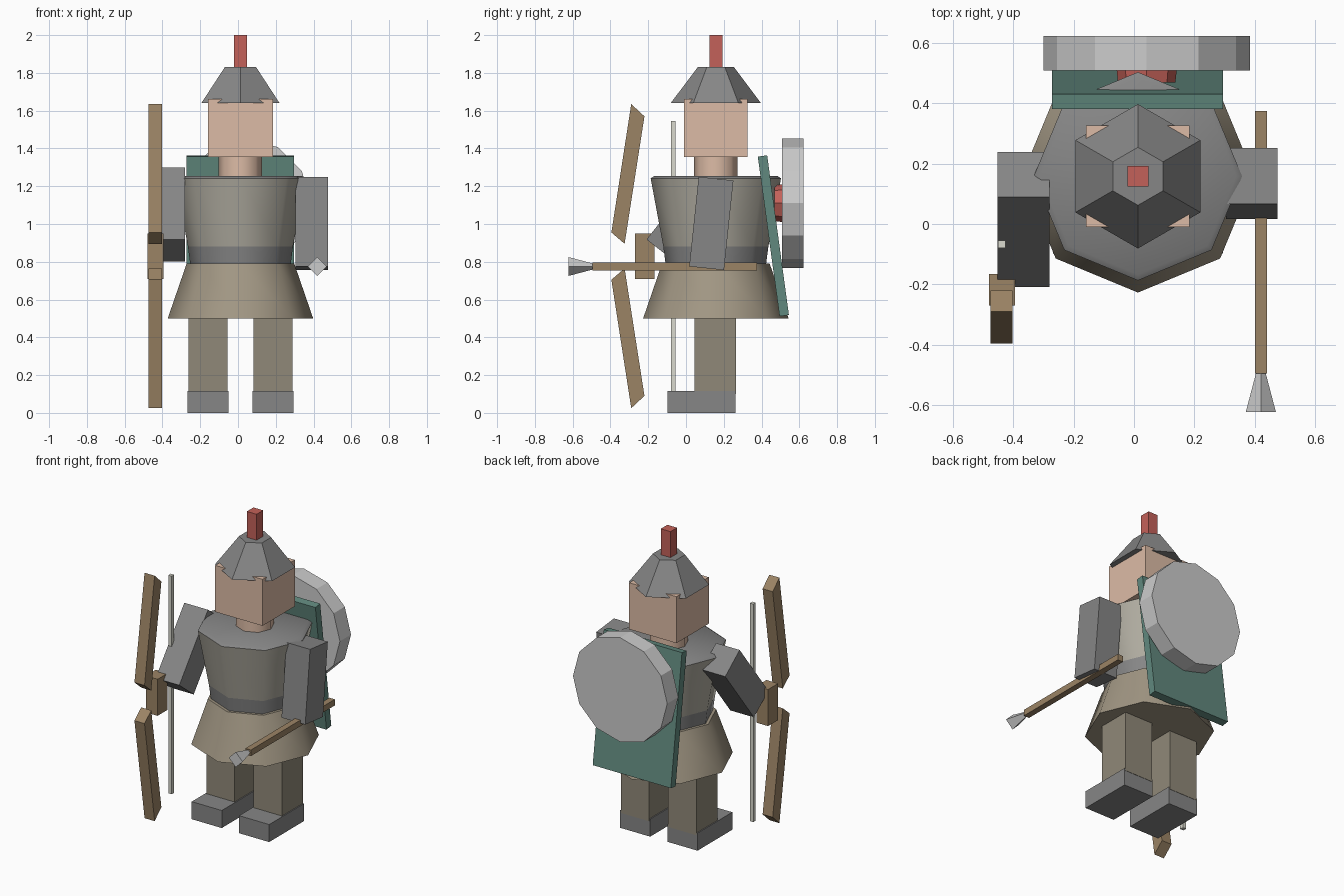
import bpy, bmesh
from math import radians, atan2

if "Cube" in bpy.data.objects:
    bpy.data.objects.remove(bpy.data.objects["Cube"])

CX, CY = 0.013, 0.158   # body axis


def mat(name, rgb):
    m = bpy.data.materials.new(name)
    m.diffuse_color = (*rgb, 1)
    m.use_nodes = True
    m.node_tree.nodes["Principled BSDF"].inputs["Base Color"].default_value = m.diffuse_color
    return m


SKIN = mat("skin", (0.72, 0.50, 0.38))
WOOD = mat("wood", (0.33, 0.23, 0.13))
CLOTH = mat("cloth", (0.36, 0.31, 0.23))
LEGGING = mat("legging", (0.28, 0.25, 0.19))
TUNIC = mat("tunic", (0.43, 0.41, 0.35))
GREEN = mat("green", (0.12, 0.25, 0.21))
RED = mat("red", (0.55, 0.12, 0.10))
CORD = mat("cord", (0.70, 0.70, 0.62))
IRON = mat("iron", (0.24, 0.24, 0.24))
STEEL = mat("steel", (0.55, 0.55, 0.58))


def finish(ob, name, material):
    ob.name = name
    if material:
        ob.data.materials.append(material)
    return ob


def box(name, center, size, material=None, tilt=0):
    bpy.ops.mesh.primitive_cube_add(size=1, location=center, rotation=(radians(tilt), 0, 0))
    ob = bpy.context.object
    ob.scale = size
    return finish(ob, name, material)


def frustum(name, sides, r_low, r_high, z_low, z_high, material=None, smooth=True):
    """Upright tapered prism on the body axis."""
    bpy.ops.mesh.primitive_cone_add(vertices=sides, radius1=r_low, radius2=r_high,
                                    depth=z_high - z_low,
                                    location=(CX, CY, (z_low + z_high) / 2))
    if smooth:
        bpy.ops.object.shade_smooth_by_angle(angle=radians(50))
    return finish(bpy.context.object, name, material)


def frustum_y(name, sides, x, z, r_back, r_front, y_front, y_back, material=None):
    """Tapered prism lying along y."""
    bpy.ops.mesh.primitive_cone_add(vertices=sides, radius1=r_back, radius2=r_front,
                                    depth=y_back - y_front,
                                    location=(x, (y_front + y_back) / 2, z),
                                    rotation=(radians(90), 0, 0))
    return finish(bpy.context.object, name, material)


def prism_x(name, profile, x0, x1, material):
    """Extrude a (y, z) outline across x."""
    bm = bmesh.new()
    face = bm.faces.new([bm.verts.new((x0, y, z)) for y, z in profile])
    ext = bmesh.ops.extrude_face_region(bm, geom=[face])
    moved = [v for v in ext["geom"] if isinstance(v, bmesh.types.BMVert)]
    bmesh.ops.translate(bm, verts=moved, vec=(x1 - x0, 0, 0))
    bmesh.ops.recalc_face_normals(bm, faces=bm.faces)
    me = bpy.data.meshes.new(name)
    bm.to_mesh(me)
    bm.free()
    ob = bpy.data.objects.new(name, me)
    bpy.context.collection.objects.link(ob)
    return finish(ob, name, material)


# Feet and legs
for side, s in (("right", -1), ("left", 1)):
    x = CX + s * 0.172
    box(f"{side}_foot", (x, 0.083, 0.0575), (0.218, 0.36, 0.115), IRON)
    box(f"{side}_leg", (x, 0.155, 0.35), (0.205, 0.22, 0.50), LEGGING)

# Skirt, belt, torso and collar
frustum("skirt", 8, 0.385, 0.285, 0.50, 0.79, CLOTH)
frustum("belt", 8, 0.265, 0.278, 0.78, 0.88, IRON)
frustum("torso", 8, 0.278, 0.345, 0.88, 1.242, TUNIC)
frustum("collar", 8, 0.345, 0.325, 1.242, 1.255, IRON)

# Neck, head, helmet and plume
frustum("neck", 8, 0.115, 0.115, 1.24, 1.37, SKIN)
box("head", (CX, CY, 1.508), (0.343, 0.335, 0.305), SKIN)
frustum("helmet", 6, 0.239, 0.096, 1.64, 1.83, IRON, smooth=False)
box("plume", (CX, CY, 1.91), (0.07, 0.068, 0.18), RED)

# Arms, the bow arm reaching forward
box("bow_arm", (-0.366, 0.015, 1.05), (0.172, 0.19, 0.484), IRON, tilt=-38)
box("arrow_arm", (0.39, 0.134, 1.003), (0.172, 0.185, 0.477), IRON, tilt=-6)

# Bow: grip, mirrored limbs, string
BOW_Z = 0.83
limb = [(-0.29, 1.635), (-0.22, 1.57), (-0.325, 0.895), (-0.395, 0.955)]
prism_x("upper_limb", limb, -0.475, -0.402, WOOD)
prism_x("lower_limb", [(y, 2 * BOW_Z - z) for y, z in limb], -0.475, -0.402, WOOD)
box("bow_grip", (-0.437, -0.218, BOW_Z), (0.085, 0.104, 0.24), WOOD)
box("bow_string", (-0.438, -0.067, BOW_Z), (0.025, 0.025, 1.43), CORD)

# Arrow with a head that flares towards the front
box("arrow_shaft", (0.42, -0.06, 0.775), (0.04, 0.87, 0.04), WOOD)
frustum_y("arrow_head", 4, 0.42, 0.775, 0.015, 0.05, -0.623, -0.49, STEEL)

# Cape panel leaning off the back
tilt = atan2(0.115, 0.845) * 57.29578
box("cape", (0.012, 0.4625, 0.9375), (0.567, 0.05, 0.853), GREEN, tilt=tilt)

# Round shield with a boss facing the back
frustum_y("shield", 12, 0.042, 1.11, 0.342, 0.342, 0.508, 0.623, STEEL)
frustum_y("shield_boss", 8, 0.042, 1.11, 0.10, 0.095, 0.468, 0.515, RED)
